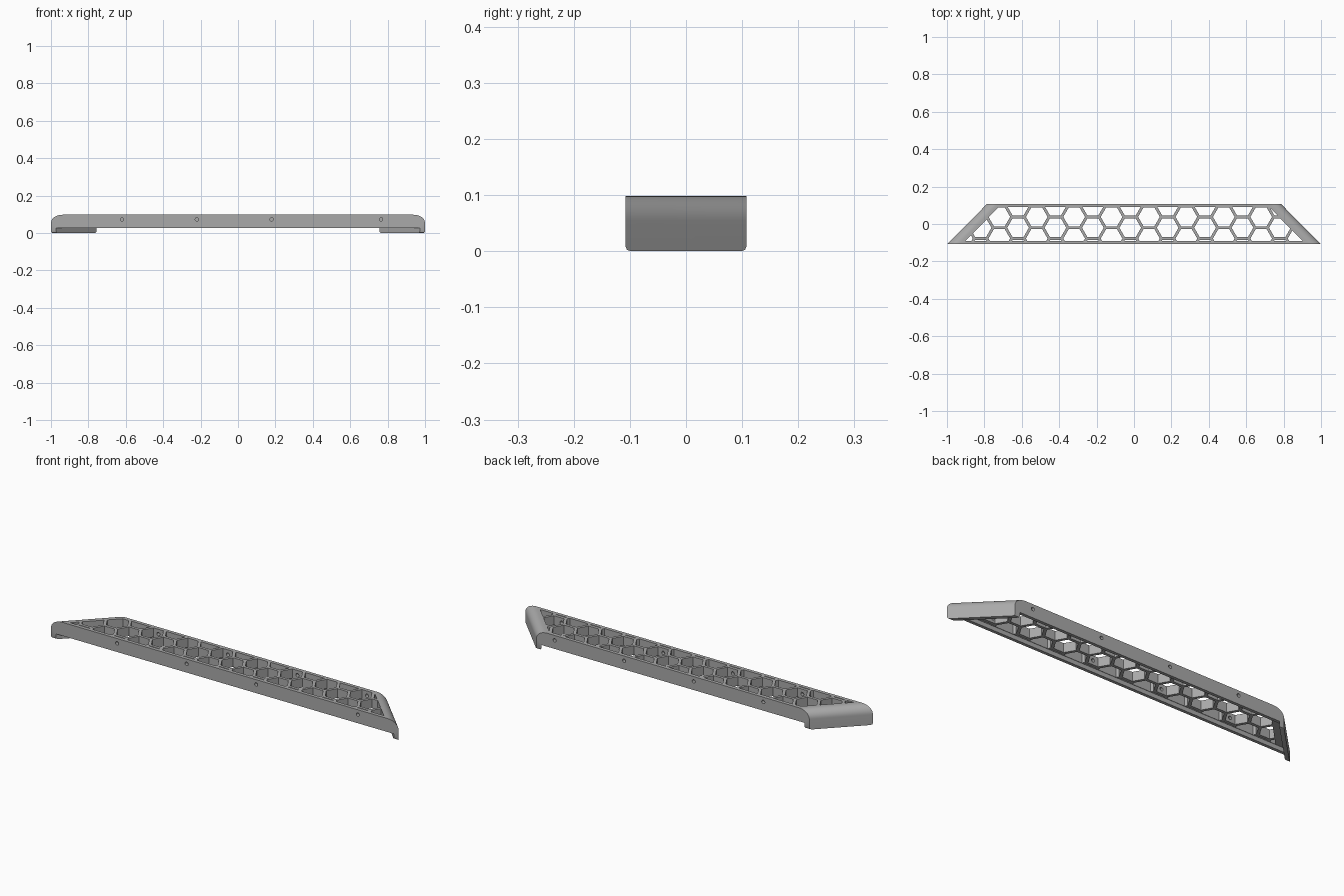
import bpy, bmesh, math
from mathutils import Vector, Matrix

if "Cube" in bpy.data.objects:
    bpy.data.objects.remove(bpy.data.objects["Cube"])

YH, X_FRONT, X_BACK, TOP = 0.108, 1.0, 0.785, 0.098
SLOPE = (X_FRONT - X_BACK) / (2 * YH)


def half_width(y, inset=0.0):
    return X_FRONT - SLOPE * (y + YH) - inset


def make_object(name, bm):
    bmesh.ops.recalc_face_normals(bm, faces=bm.faces)
    mesh = bpy.data.meshes.new(name)
    bm.to_mesh(mesh)
    bm.free()
    ob = bpy.data.objects.new(name, mesh)
    bpy.context.collection.objects.link(ob)
    return ob


def prism(bm, outline, z0, z1):
    low = [bm.verts.new((x, y, z0)) for x, y in outline]
    high = [bm.verts.new((x, y, z1)) for x, y in outline]
    n = len(outline)
    bm.faces.new(low[::-1])
    bm.faces.new(high)
    for i in range(n):
        j = (i + 1) % n
        bm.faces.new((low[i], low[j], high[j], high[i]))


def trapezoid(y, inset):
    a, b = half_width(-y, inset), half_width(y, inset)
    return [(-a, -y), (a, -y), (b, y), (-b, y)]


# Cover body: rounded ends, chamfered lower corners
bm = bmesh.new()
prism(bm, trapezoid(YH, 0), 0, TOP)


def edges_where(z, along_x):
    return [e for e in bm.edges
            if all(abs(v.co.z - z) < 1e-5 for v in e.verts)
            and (abs(e.verts[0].co.y - e.verts[1].co.y) < 1e-5) == along_x]


bmesh.ops.bevel(bm, geom=edges_where(TOP, False), offset=0.044, segments=10,
                profile=0.5, affect='EDGES')
bmesh.ops.bevel(bm, geom=edges_where(0, True), offset=0.009, segments=2,
                profile=0.5, affect='EDGES')
cover = make_object("cover", bm)
cutters = []

# Opening below the long sides, leaving the end walls
bm = bmesh.new()
prism(bm, trapezoid(0.13, 0.028), -0.1, 0.028)
cutters.append(make_object("lower_opening_cutter", bm))

# Shallow cavity behind the long lips
bm = bmesh.new()
prism(bm, trapezoid(0.092, 0.028), -0.1, 0.05)
cutters.append(make_object("cavity_cutter", bm))

# Honeycomb holes clipped to an inset trapezoid
R, CLIP_Y, CLIP_X = 0.058, 0.09, 0.08
clip_planes = [(Vector((0, CLIP_Y, 0)), Vector((0, 1, 0))),
               (Vector((0, -CLIP_Y, 0)), Vector((0, -1, 0)))]
for s in (-1, 1):
    clip_planes.append((Vector((s * half_width(0, CLIP_X), 0, 0)),
                        Vector((s, SLOPE, 0)).normalized()))
bm = bmesh.new()
for col in range(-10, 11):
    cx = -0.02 + col * 0.1
    first = -0.02 if col % 2 == 0 else 0.038
    for cy in (first - 0.1155, first, first + 0.1155):
        prism(bm, [(cx + R * math.cos(k * math.pi / 3),
                    cy + R * math.sin(k * math.pi / 3)) for k in range(6)],
              -0.05, 0.2)
for co, no in clip_planes:
    cut = bmesh.ops.bisect_plane(bm, geom=bm.verts[:] + bm.edges[:] + bm.faces[:],
                                 plane_co=co, plane_no=no, clear_outer=True)
    edges = [e for e in bm.edges if e.is_boundary]
    bmesh.ops.holes_fill(bm, edges=edges, sides=0)
cutters.append(make_object("honeycomb_cutter", bm))

# Screw holes through the front and back lips
bm = bmesh.new()
screws = [(x, -0.098) for x in (-0.62, -0.22, 0.18, 0.765)]
screws += [(x, 0.098) for x in (-0.52, -0.12, 0.28, 0.68)]
for x, y in screws:
    bmesh.ops.create_cone(bm, cap_ends=True, segments=16, radius1=0.009,
                          radius2=0.009, depth=0.07,
                          matrix=Matrix.Translation((x, y, 0.073))
                          @ Matrix.Rotation(math.pi / 2, 4, 'X'))
cutters.append(make_object("screw_hole_cutter", bm))

for c in cutters:
    mod = cover.modifiers.new(c.name, 'BOOLEAN')
    mod.operation, mod.solver, mod.object = 'DIFFERENCE', 'EXACT', c

# Bake the cuts and drop the helpers
result = bpy.data.meshes.new_from_object(
    cover.evaluated_get(bpy.context.evaluated_depsgraph_get()))
cover.modifiers.clear()
cover.data = result
for c in cutters:
    bpy.data.objects.remove(c)

grey = bpy.data.materials.new("grey")
grey.diffuse_color = (0.4, 0.4, 0.4, 1)
grey.use_nodes = True
grey.node_tree.nodes["Principled BSDF"].inputs["Base Color"].default_value = grey.diffuse_color
cover.data.materials.clear()
cover.data.materials.append(grey)

bpy.context.view_layer.objects.active = cover
cover.select_set(True)
bpy.ops.object.shade_smooth_by_angle(angle=math.radians(30))
